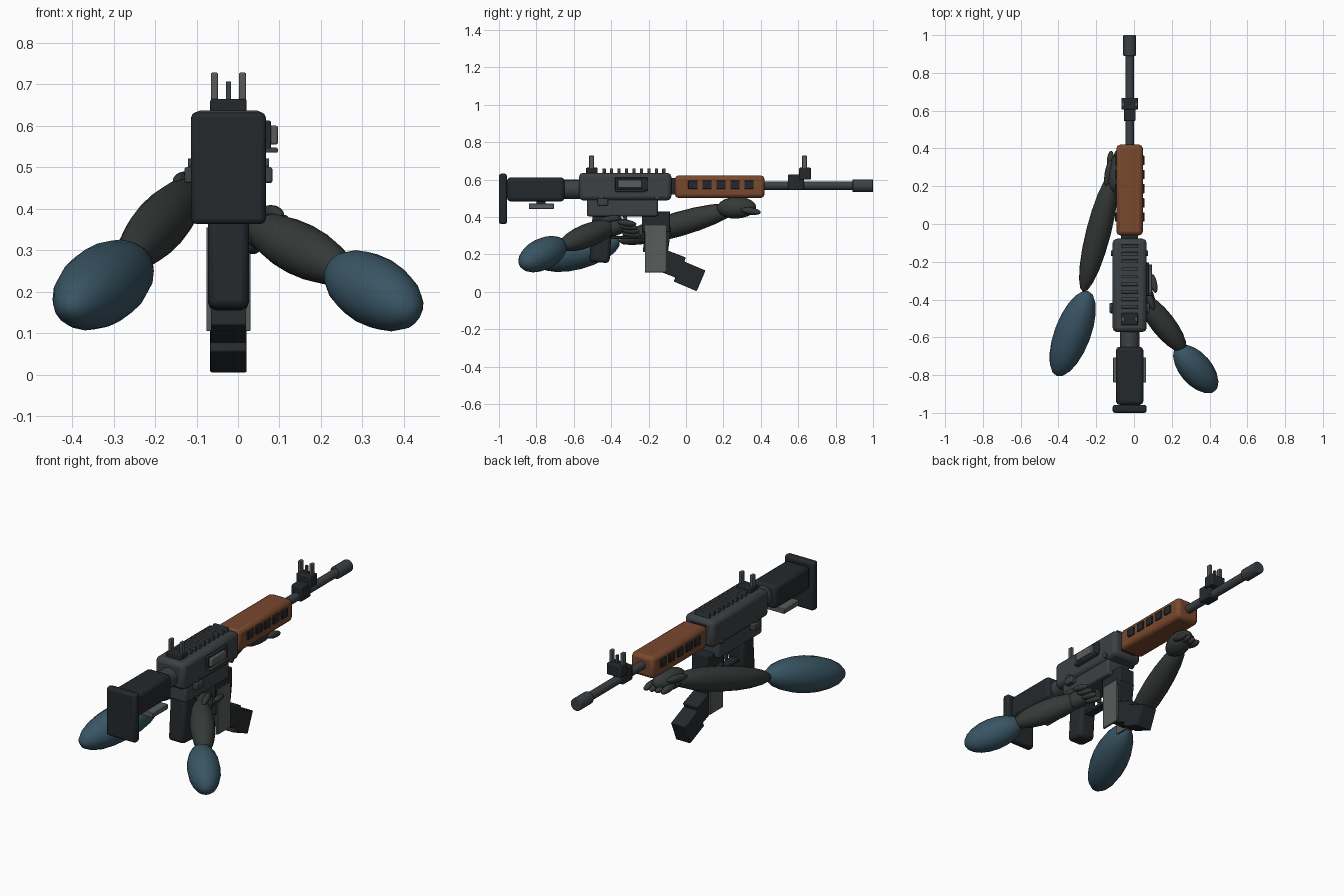
import bpy
from math import radians, pi
from mathutils import Vector

if "Cube" in bpy.data.objects:
    bpy.data.objects.remove(bpy.data.objects["Cube"])

GX = -0.023  # centre line of the weapon


def material(name, r, g, b):
    m = bpy.data.materials.new(name)
    m.diffuse_color = (r, g, b, 1)
    m.use_nodes = True
    m.node_tree.nodes["Principled BSDF"].inputs["Base Color"].default_value = m.diffuse_color
    return m


BLACK = material("black_polymer", 0.018, 0.022, 0.025)
STEEL = material("dark_steel", 0.045, 0.052, 0.056)
LIGHT = material("worn_steel", 0.10, 0.105, 0.105)
WOOD = material("wood", 0.19, 0.065, 0.027)
GLOVE = material("glove", 0.035, 0.042, 0.04)
SLEEVE = material("sleeve", 0.04, 0.09, 0.125)


def finish(name, mat, bevel=0, segs=2):
    ob = bpy.context.object
    ob.name = name
    ob.data.materials.append(mat)
    if bevel:
        b = ob.modifiers.new("bevel", "BEVEL")
        b.width, b.segments = bevel, segs
    bpy.ops.object.shade_smooth_by_angle(angle=radians(35))
    return ob


def box(name, x, y, z, mat, bevel=0.0, tilt=0):
    """Box from (min, max) ranges, optionally tilted about x."""
    c = [(r[0] + r[1]) / 2 for r in (x, y, z)]
    bpy.ops.mesh.primitive_cube_add(size=1, location=c, rotation=(radians(tilt), 0, 0))
    bpy.context.object.scale = [r[1] - r[0] for r in (x, y, z)]
    bpy.ops.object.transform_apply(location=False, rotation=False, scale=True)
    return finish(name, mat, bevel)


def mid(half, off=0.0):
    return (GX + off - half, GX + off + half)


def tube(name, y0, y1, z, r, mat, bevel=0.0):
    bpy.ops.mesh.primitive_cylinder_add(vertices=20, radius=r, depth=y1 - y0,
                                        location=(GX, (y0 + y1) / 2, z), rotation=(pi / 2, 0, 0))
    return finish(name, mat, bevel)


def pin(name, y, z, r, half):
    bpy.ops.mesh.primitive_cylinder_add(vertices=12, radius=r, depth=2 * half,
                                        location=(GX, y, z), rotation=(0, pi / 2, 0))
    return finish(name, STEEL)


def blob(name, c, axis, r, mat, flat=1.0):
    """Ellipsoid whose long half-axis is the given vector."""
    a = Vector(axis)
    bpy.ops.mesh.primitive_uv_sphere_add(segments=16, ring_count=10, radius=1, location=c)
    ob = bpy.context.object
    ob.scale = (r, r * flat, a.length)
    ob.rotation_euler = a.to_track_quat("Z", "Y").to_euler()
    ob = finish(name, mat)
    ob.data.shade_smooth()
    return ob


# stock
box("butt_plate", mid(0.09), (-1, -0.957), (0.363, 0.632), BLACK, 0.012)
box("stock", mid(0.072), (-0.957, -0.65), (0.484, 0.612), BLACK, 0.018)
box("stock_latch", mid(0.087), (-0.84, -0.706), (0.444, 0.472), LIGHT, 0.003)
box("latch_stem", mid(0.03), (-0.80, -0.75), (0.46, 0.49), BLACK)
tube("buffer_tube", -0.66, -0.56, 0.548, 0.052, STEEL)

# receiver
box("upper_receiver", mid(0.09), (-0.572, -0.078), (0.489, 0.637), STEEL, 0.022)
box("lower_receiver", mid(0.075), (-0.53, -0.15), (0.404, 0.50), STEEL, 0.01)
box("receiver_collar", mid(0.045), (-0.09, -0.05), (0.52, 0.61), BLACK)
for i in range(9):
    y = -0.438 + i * 0.04
    box(f"rail_tooth_{i}", mid(0.044), (y - 0.009, y + 0.009), (0.63, 0.66), STEEL, 0.002)
for i, y in enumerate((-0.455, -0.155)):
    pin(f"receiver_pin_{i}", y, 0.507, 0.014, 0.098)
box("selector_lever", mid(0.106), (-0.473, -0.417), (0.462, 0.5), STEEL, 0.005)
box("ejection_port", (0.05, 0.08), (-0.38, -0.205), (0.54, 0.612), BLACK, 0.004)
box("bolt_cover", (0.06, 0.096), (-0.367, -0.237), (0.555, 0.6), LIGHT, 0.004)
box("port_lip", (0.06, 0.096), (-0.38, -0.215), (0.535, 0.547), STEEL, 0.003)

# handguard with vents on both sides
box("handguard", mid(0.07), (-0.06, 0.42), (0.502, 0.623), WOOD, 0.02)
for i in range(5):
    y = 0.037 + i * 0.075
    for s in (-1, 1):
        box(f"vent_{i}_{s}", mid(0.008, s * 0.07), (y - 0.025, y + 0.025), (0.55, 0.595), BLACK, 0.003)

# barrel and gas block
tube("barrel", 0.40, 0.90, 0.568, 0.023, STEEL)
tube("muzzle_device", 0.89, 1.0, 0.568, 0.034, STEEL, 0.004)
box("gas_block", mid(0.031), (0.545, 0.63), (0.545, 0.628), BLACK, 0.006)
box("front_sight_base", mid(0.044), (0.605, 0.668), (0.60, 0.664), BLACK, 0.005)
box("front_sight_pin", mid(0.006), (0.63, 0.642), (0.66, 0.707), STEEL)

# sights
box("rear_sight_base", mid(0.044), (-0.535, -0.472), (0.63, 0.664), BLACK, 0.005)
for name, y in (("rear", -0.505), ("front", 0.634)):
    for s in (-1, 1):
        box(f"{name}_sight_ear_{s}", mid(0.0085, s * 0.034), (y - 0.013, y + 0.013),
            (0.655, 0.728), LIGHT, 0.003)

# pistol grip and trigger
box("pistol_grip", mid(0.049), (-0.508, -0.40), (0.157, 0.42), BLACK, 0.018, -4)
box("guard_bottom", mid(0.025), (-0.42, -0.22), (0.283, 0.298), BLACK, 0.003)
box("guard_front", mid(0.025), (-0.236, -0.22), (0.283, 0.41), BLACK, 0.003)
box("trigger", mid(0.01), (-0.33, -0.31), (0.32, 0.41), STEEL, 0.003, 10)

# stepped magazine
box("magazine_well", mid(0.047), (-0.235, -0.085), (0.32, 0.43), BLACK, 0.004)
for i, (y, z, h, t) in enumerate(((-0.155, 0.28, 0.15, -8), (-0.085, 0.152, 0.12, -21), (0.019, 0.0852, 0.12, -23))):
    box(f"magazine_{i}", mid(0.044), (y - 0.067, y + 0.067), (z - h / 2, z + h / 2), BLACK, 0.004, t)
for s in (-1, 1):
    box(f"magazine_plate_{s}", mid(0.006, s * 0.047), (-0.22, -0.107), (0.105, 0.355), LIGHT, 0.002)

# right arm and hand
blob("right_upper_arm", (0.327, -0.767, 0.202), (0.1, -0.115, -0.057), 0.085, SLEEVE)
blob("right_forearm", (0.15, -0.525, 0.302), (0.118, -0.15, -0.06), 0.064, GLOVE)
blob("right_palm", (0.06, -0.385, 0.345), (-0.03, 0.08, 0.02), 0.046, GLOVE)
for i in range(4):
    blob(f"right_finger_{i}", (0.105 - i * 0.022, -0.315 + i * 0.008, 0.368 - i * 0.02),
         (-0.01, 0.05, -0.006), 0.017, GLOVE)
blob("right_thumb", (0.085, -0.40, 0.39), (-0.02, 0.055, 0.006), 0.018, GLOVE)

# left arm and hand
blob("left_upper_arm", (-0.325, -0.58, 0.216), (-0.084, -0.224, -0.058), 0.096, SLEEVE)
blob("left_forearm", (-0.187, -0.04, 0.362), (0.082, 0.32, 0.092), 0.066, GLOVE)
blob("left_palm", (-0.085, 0.27, 0.45), (0.02, 0.105, 0.004), 0.058, GLOVE)
for i in range(4):
    blob(f"left_finger_{i}", (-0.125 + i * 0.033, 0.335 + i * 0.004, 0.432),
         (0.004, 0.053, -0.008), 0.019, GLOVE)
blob("left_thumb", (-0.135, 0.27, 0.468), (0.012, 0.07, 0.008), 0.02, GLOVE)
